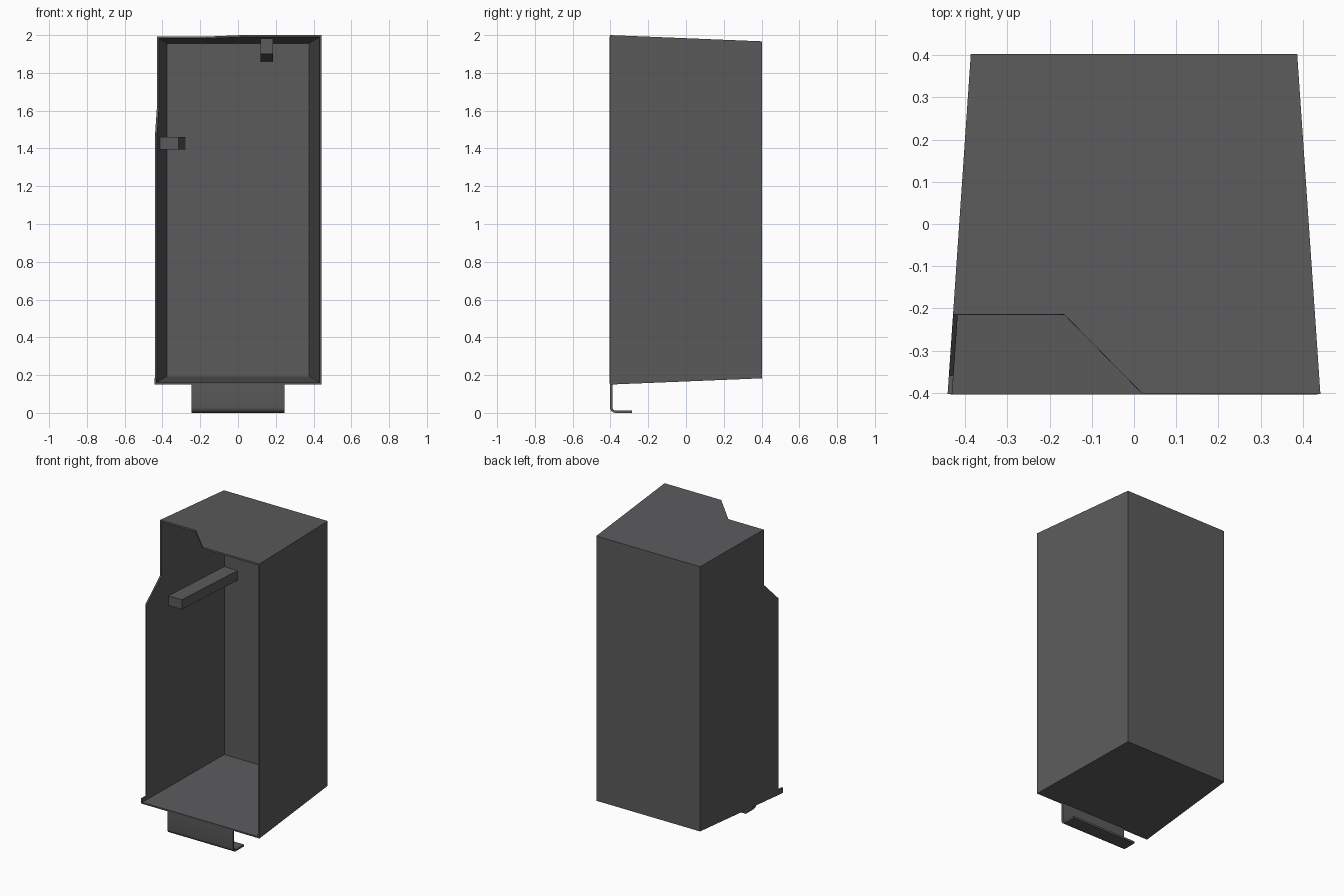
import bpy, bmesh, math
from mathutils import Vector

if "Cube" in bpy.data.objects:
    bpy.data.objects.remove(bpy.data.objects["Cube"])

YF, YB = -0.403, 0.403          # front and back of the tapered box
T = 0.011                       # sheet thickness

# Dark grey painted metal
paint = bpy.data.materials.new("dark_grey_metal")
paint.diffuse_color = (0.104, 0.104, 0.108, 1)
paint.use_nodes = True
paint.node_tree.nodes["Principled BSDF"].inputs["Base Color"].default_value = paint.diffuse_color


def lerp(a, b, y):
    return a + (b - a) * (y - YF) / (YB - YF)


def half_w(y): return lerp(0.442, 0.387, y)
def top_z(y): return lerp(2.0, 1.967, y)
def bot_z(y): return lerp(0.15, 0.183, y)


def make(name, verts, faces):
    me = bpy.data.meshes.new(name)
    me.from_pydata([tuple(v) for v in verts], [], faces)
    me.update()
    me.materials.append(paint)
    ob = bpy.data.objects.new(name, me)
    bpy.context.collection.objects.link(ob)
    return ob


def prism(name, outline, offset):
    """Extrude a planar outline by an offset vector."""
    n = len(outline)
    pts = [Vector(p) for p in outline]
    pts += [p + Vector(offset) for p in pts]
    faces = [list(range(n))[::-1], list(range(n, 2 * n))]
    faces += [(i, (i + 1) % n, (i + 1) % n + n, i + n) for i in range(n)]
    ob = make(name, pts, faces)
    bm = bmesh.new()
    bm.from_mesh(ob.data)
    bmesh.ops.recalc_face_normals(bm, faces=bm.faces)
    bm.to_mesh(ob.data)
    bm.free()
    return ob


# Tapered open-front box with the notched upper left corner
def left(y, z): return (-half_w(y), y, z)
def top(x, y): return (x, y, top_z(y))


YN, YS = -0.215, -0.36          # notch depth and left wall setback
verts = [
    left(YB, bot_z(YB)), (half_w(YB), YB, bot_z(YB)),            # 0 1
    (half_w(YB), YB, top_z(YB)), left(YB, top_z(YB)),            # 2 3
    left(YF, bot_z(YF)), (half_w(YF), YF, bot_z(YF)),            # 4 5
    (half_w(YF), YF, top_z(YF)),                                 # 6
    left(YF, 0.185), left(YS, 0.185), left(YS, 1.475),           # 7 8 9
    left(YN, 1.62), left(YN, top_z(YN)),                         # 10 11
    top(-0.165, YN), top(0.02, YF),                              # 12 13
]
faces = [
    (1, 0, 3, 2),                       # back
    (4, 0, 1, 5),                       # bottom
    (5, 1, 2, 6),                       # right
    (0, 4, 7, 8, 9, 10, 11, 3),         # left
    (6, 2, 3, 11, 12, 13),              # top
]
box = make("box_shell", verts, faces)
mod = box.modifiers.new("thickness", 'SOLIDIFY')
mod.thickness = T
mod.offset = -1
mod.use_even_offset = True

# Bars running along the left wall and under the top
BF, BB = -0.15, YB - T


def in_x(y): return -half_w(y) + T
def in_z(y): return top_z(y) - T


prism("side_bar", [(in_x(BF), BF, 1.395), (in_x(BF) + 0.1, BF, 1.395),
                   (in_x(BB) + 0.1, BB, 1.395), (in_x(BB), BB, 1.395)],
      (0, 0, 0.065))
prism("top_bar", [(0.12, BF, in_z(BF)), (0.12, BF, 1.90),
                  (0.12, BB, 1.86), (0.12, BB, in_z(BB))],
      (0.065, 0, 0))

# Bent sheet bracket below the front edge
R, N, BT = 0.03, 4, 0.013
cy, cz = YF + R, R
angles = [math.pi + math.pi / 2 * i / N for i in range(N + 1)]
outer = [(cy + R * math.cos(a), cz + R * math.sin(a)) for a in angles]
inner = [(cy + (R - BT) * math.cos(a), cz + (R - BT) * math.sin(a)) for a in angles]
profile = ([(YF, 0.151)] + outer + [(-0.287, 0), (-0.287, BT)]
           + inner[::-1] + [(YF + BT, 0.151)])
bracket = prism("bottom_bracket", [(-0.245, y, z) for y, z in profile], (0.49, 0, 0))
bpy.context.view_layer.objects.active = bracket
bracket.select_set(True)
bpy.ops.object.shade_smooth_by_angle()
